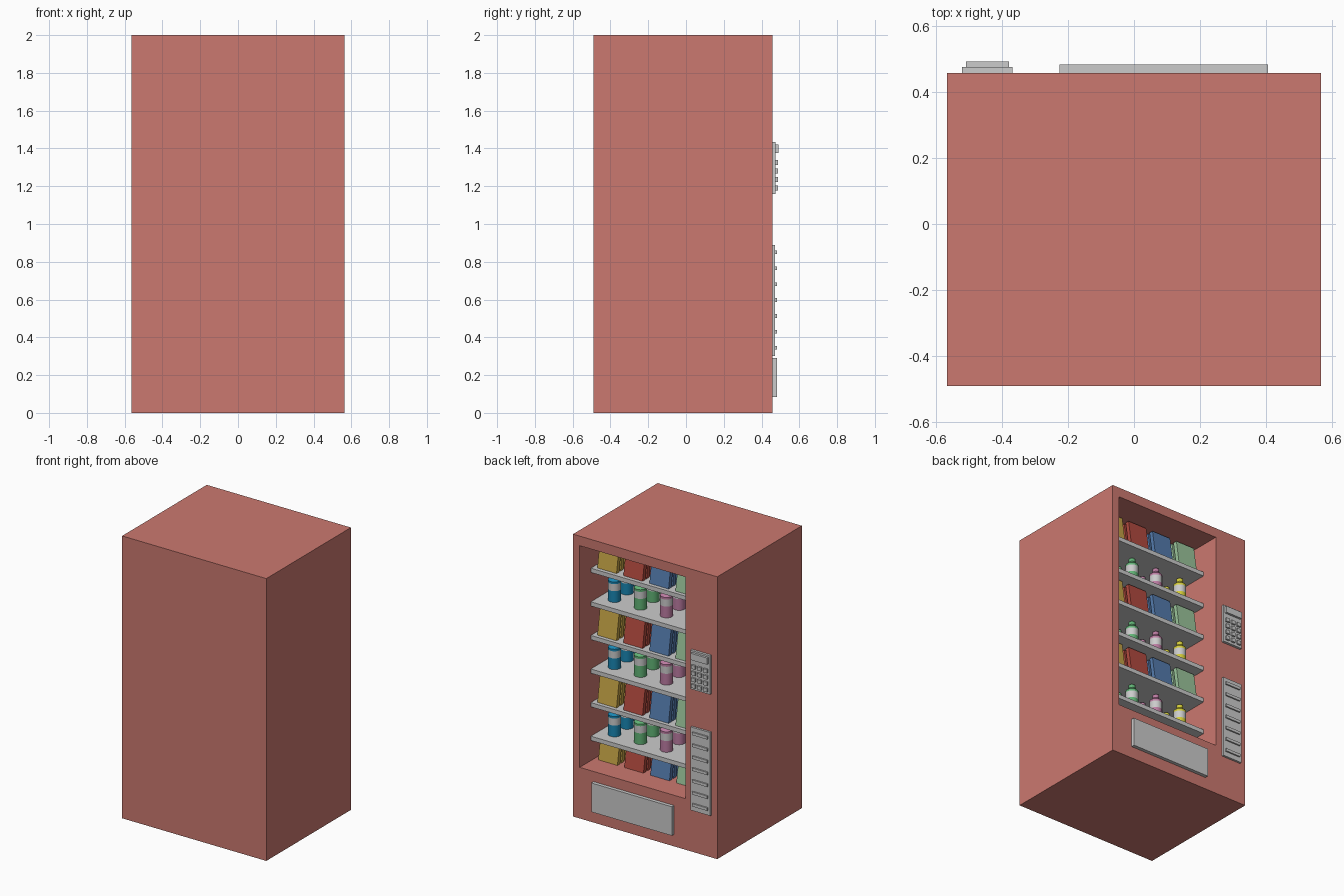
import bpy, bmesh, math
from mathutils import Matrix

if "Cube" in bpy.data.objects:
    bpy.data.objects.remove(bpy.data.objects["Cube"])

FRONT = 0.457                       # y of the face holding the window
BACK_WALL = -0.15                   # y of the interior back
WX0, WX1, WZ0, WZ1 = -0.315, 0.513, 0.362, 1.932


def material(name, rgb):
    m = bpy.data.materials.new(name)
    m.diffuse_color = (*rgb, 1)
    m.use_nodes = True
    m.node_tree.nodes["Principled BSDF"].inputs["Base Color"].default_value = m.diffuse_color
    return m


def finish(bm, name, mats=()):
    bmesh.ops.recalc_face_normals(bm, faces=bm.faces)
    me = bpy.data.meshes.new(name)
    bm.to_mesh(me)
    bm.free()
    for m in mats:
        me.materials.append(m)
    ob = bpy.data.objects.new(name, me)
    bpy.context.collection.objects.link(ob)
    return ob


def add_box(bm, x0, x1, y0, y1, z0, z1):
    mat = Matrix.Translation(((x0 + x1) / 2, (y0 + y1) / 2, (z0 + z1) / 2)) @ \
        Matrix.Diagonal((x1 - x0, y1 - y0, z1 - z0, 1))
    return bmesh.ops.create_cube(bm, size=1, matrix=mat)["verts"]


def boxes(name, items, mats=()):
    bm = bmesh.new()
    for b in items:
        add_box(bm, *b)
    return finish(bm, name, mats)


# Cabinet: inset the window in one side and push it inward
bm = bmesh.new()
add_box(bm, -0.565, 0.565, -0.49, FRONT, 0, 2)
face = max(bm.faces, key=lambda f: f.calc_center_median().y)
bmesh.ops.inset_region(bm, faces=[face], thickness=0.05)
for v in face.verts:
    v.co.x = WX1 if v.co.x > 0 else WX0
    v.co.z = WZ1 if v.co.z > 1 else WZ0
ext = bmesh.ops.extrude_discrete_faces(bm, faces=[face])["faces"][0]
for v in ext.verts:
    v.co.y = BACK_WALL
finish(bm, "cabinet", [material("cabinet_red", (0.6, 0.19, 0.16))])

# Shelves
STEP = 0.238
shelf_z = [1.71 - STEP * i for i in range(7)]
boxes("shelves", [(WX0, WX1, BACK_WALL, 0.332, z - 0.015, z + 0.015)
                  for z in shelf_z[:6]])

# Dispensing flap
boxes("dispensing_flap", [(-0.226, 0.405, FRONT - 0.01, 0.482, 0.085, 0.29)])

# Keypad with display and buttons
boxes("keypad_panel", [(-0.52, -0.367, FRONT - 0.01, 0.475, 1.16, 1.435)])
boxes("keypad_display", [(-0.508, -0.378, 0.47, 0.491, 1.375, 1.422)])
boxes("keypad_buttons", [(x - 0.015, x + 0.015, 0.47, 0.488, z - 0.013, z + 0.013)
                         for x in (-0.49, -0.443, -0.396)
                         for z in (1.325, 1.28, 1.235, 1.19)])

# Slatted payment panel
boxes("payment_panel", [(-0.52, -0.367, FRONT - 0.01, 0.472, 0.30, 0.89)])
boxes("payment_slats", [(-0.503, -0.384, 0.465, 0.482, z - 0.01, z + 0.01)
                        for z in (0.85 - 0.0842 * i for i in range(7))])

# Packets: leaning slabs, one colour per column
COLS = [0.406, 0.202, -0.002, -0.206]
packet_rgb = [("yellow", (0.55, 0.36, 0.06)), ("red", (0.45, 0.07, 0.05)),
              ("blue", (0.09, 0.2, 0.42)), ("green", (0.33, 0.56, 0.33))]
for cx, (name, rgb) in zip(COLS, packet_rgb):
    bm = bmesh.new()
    for z in shelf_z[::2]:
        base = z + 0.015
        for k in range(8):
            y = 0.305 - 0.045 * k
            for v in add_box(bm, cx - 0.075, cx + 0.075, y - 0.03, y, base, base + 0.19):
                if v.co.z > base + 0.1:
                    v.co.y -= 0.03
    finish(bm, name + "_packets", [material(name + "_packet", rgb)])

# Bottles: lathed profile with a pale label band
PROFILE = [(0, 0), (0.042, 0), (0.042, 0.08), (0.042, 0.13), (0.042, 0.145),
           (0.022, 0.165), (0.022, 0.188), (0, 0.188)]
SIDES = 20
label = material("label", (0.6, 0.6, 0.6))
bottle_rgb = [("blue", (0.01, 0.24, 0.45)), ("green", (0.12, 0.45, 0.18)),
              ("pink", (0.5, 0.2, 0.36)), ("yellow", (0.65, 0.6, 0.04))]
for cx, (name, rgb) in zip(COLS, bottle_rgb):
    bm = bmesh.new()
    for z in shelf_z[1:6:2]:
        for k in range(3):
            cy = 0.22 - 0.14 * k
            rings = []
            for r, h in PROFILE[1:-1]:
                rings.append([bm.verts.new((cx + r * math.cos(2 * math.pi * i / SIDES),
                                            cy + r * math.sin(2 * math.pi * i / SIDES),
                                            z + 0.015 + h)) for i in range(SIDES)])
            bm.faces.new(rings[0][::-1])
            bm.faces.new(rings[-1])
            for j, (a, b) in enumerate(zip(rings, rings[1:])):
                for i in range(SIDES):
                    n = (i + 1) % SIDES
                    f = bm.faces.new((a[i], a[n], b[n], b[i]))
                    f.smooth = True
                    f.material_index = 1 if j == 1 else 0
    ob = finish(bm, name + "_bottles", [material(name + "_bottle", rgb), label])
    bpy.ops.object.select_all(action="DESELECT")
    ob.select_set(True)
    bpy.context.view_layer.objects.active = ob
    bpy.ops.object.shade_smooth_by_angle(angle=math.radians(30))
